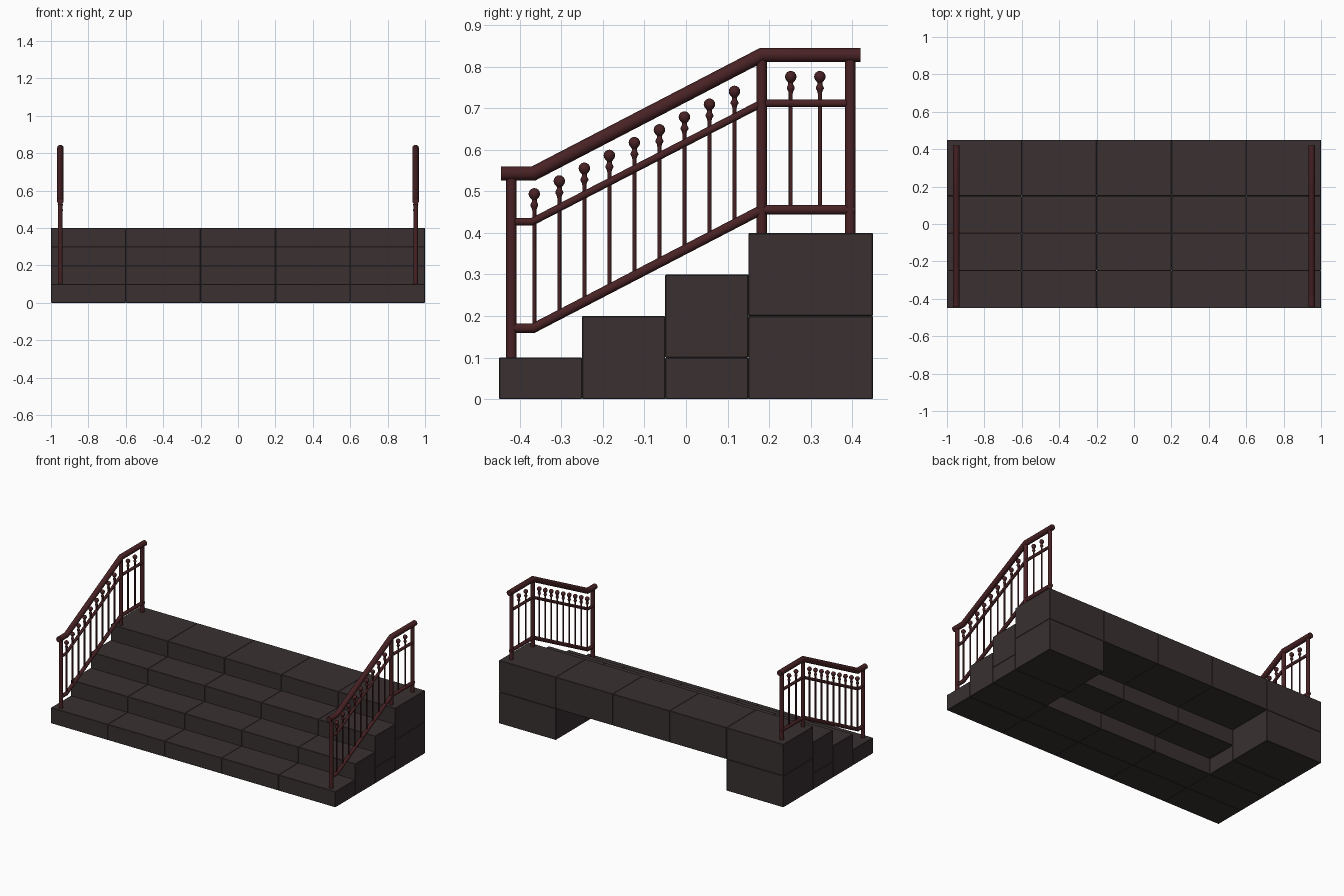
import bpy, bmesh, math
from mathutils import Vector, Matrix

if "Cube" in bpy.data.objects:
    bpy.data.objects.remove(bpy.data.objects["Cube"])


def material(name, rgb):
    m = bpy.data.materials.new(name)
    m.diffuse_color = (*rgb, 1)
    m.use_nodes = True
    m.node_tree.nodes["Principled BSDF"].inputs["Base Color"].default_value = m.diffuse_color
    return m


STONE = material("dark stone", (0.041, 0.030, 0.031))
IRON = material("red brown iron", (0.066, 0.016, 0.018))
X = 0.95  # railing distance from the centre


def finish(name, bm, mat, smooth=True, mirror=True):
    bmesh.ops.recalc_face_normals(bm, faces=bm.faces)
    me = bpy.data.meshes.new(name)
    bm.to_mesh(me)
    bm.free()
    me.materials.append(mat)
    if smooth:
        for p in me.polygons:
            p.use_smooth = True
        me.set_sharp_from_angle(angle=math.radians(40))
    ob = bpy.data.objects.new(name, me)
    bpy.context.collection.objects.link(ob)
    if mirror:
        ob.modifiers.new("mirror", 'MIRROR').use_axis = (True, False, False)
    return ob


def skin(bm, rings):
    n = len(rings[0])
    for a, b in zip(rings, rings[1:]):
        for i in range(n):
            bm.faces.new((a[i], a[(i + 1) % n], b[(i + 1) % n], b[i]))
    bm.faces.new(rings[0])
    bm.faces.new(rings[-1])


def lathe(bm, y, profile, sides=12):
    """Turned part on a vertical axis; profile is (radius, z) pairs."""
    ang = [2 * math.pi * i / sides for i in range(sides)]
    skin(bm, [[bm.verts.new((X + r * math.cos(a), y + r * math.sin(a), z)) for a in ang]
              for r, z in profile])


def rail(name, path, r, sides=16):
    """Round bar following a (y, z) path with mitred bends."""
    bm = bmesh.new()
    pts = [Vector(p) for p in path]
    dirs = [(b - a).normalized() for a, b in zip(pts, pts[1:])]
    rings = []
    for k, p in enumerate(pts):
        d0, d1 = dirs[max(k - 1, 0)], dirs[min(k, len(dirs) - 1)]
        t = (d0 + d1).normalized()
        nrm = Vector((-t.y, t.x)) / t.dot(d0)
        ring = []
        for i in range(sides):
            a = 2 * math.pi * i / sides
            q = p + nrm * r * math.sin(a)
            ring.append(bm.verts.new((X + r * math.cos(a), q.x, q.y)))
        rings.append(ring)
    skin(bm, rings)
    finish(name, bm, IRON)


# Stone blocks: (y0, y1, z0, z1); the extra support blocks sit only at both ends
def blocks(name, columns, y0, y1, z0, z1):
    bm = bmesh.new()
    for c in columns:
        m = Matrix.Translation((-0.8 + 0.4 * c, (y0 + y1) / 2, (z0 + z1) / 2)) \
            @ Matrix.Diagonal((0.4, y1 - y0, z1 - z0, 1))
        bmesh.ops.create_cube(bm, size=1, matrix=m)
    bmesh.ops.bevel(bm, geom=bm.edges[:], offset=0.002, segments=1, affect='EDGES')
    finish(name, bm, STONE, smooth=False, mirror=False)


blocks("step_1", range(5), -0.45, -0.25, 0, 0.1)
blocks("step_2", range(5), -0.25, -0.05, 0, 0.2)
blocks("step_3", range(5), -0.05, 0.15, 0.1, 0.3)
blocks("landing", range(5), 0.15, 0.45, 0.2, 0.4)
blocks("step_3_support", (0, 4), -0.05, 0.15, 0, 0.1)
blocks("landing_support", (0, 4), 0.15, 0.45, 0, 0.2)

# Rails
rail("hand_rail", [(-0.445, 0.543), (-0.367, 0.543), (0.182, 0.828), (0.42, 0.828)], 0.017)
rail("middle_rail", [(-0.417, 0.427), (-0.37, 0.427), (0.182, 0.712), (0.402, 0.712)], 0.009)
rail("bottom_rail", [(-0.418, 0.171), (-0.367, 0.171), (0.182, 0.456), (0.407, 0.456)], 0.0115)

# Posts
bm = bmesh.new()
for y, z0, z1 in ((-0.42, 0.1, 0.54), (0.182, 0.4, 0.825), (0.395, 0.4, 0.825)):
    lathe(bm, y, [(0.0125, z0), (0.0125, z1)], 16)
finish("posts", bm, IRON)

# Balusters with collar and ball finial
bm = bmesh.new()
spots = [(-0.365 + 0.0602 * i, 0.172 + 0.0313 * i, 0.494 + 0.0308 * i) for i in range(9)]
spots += [(0.252, 0.456, 0.776), (0.322, 0.456, 0.776)]
for y, z0, zb in spots:
    ball = [(0.0138 * math.sin(a), zb - 0.0138 * math.cos(a))
            for a in (math.pi * k / 8 for k in range(2, 8))]
    lathe(bm, y, [(0.0048, z0), (0.0048, zb - 0.041), (0.0065, zb - 0.034),
                  (0.0095, zb - 0.029), (0.0095, zb - 0.026), (0.006, zb - 0.019),
                  (0.006, zb - 0.014)] + ball + [(0.001, zb + 0.0138)])
finish("balusters", bm, IRON)
